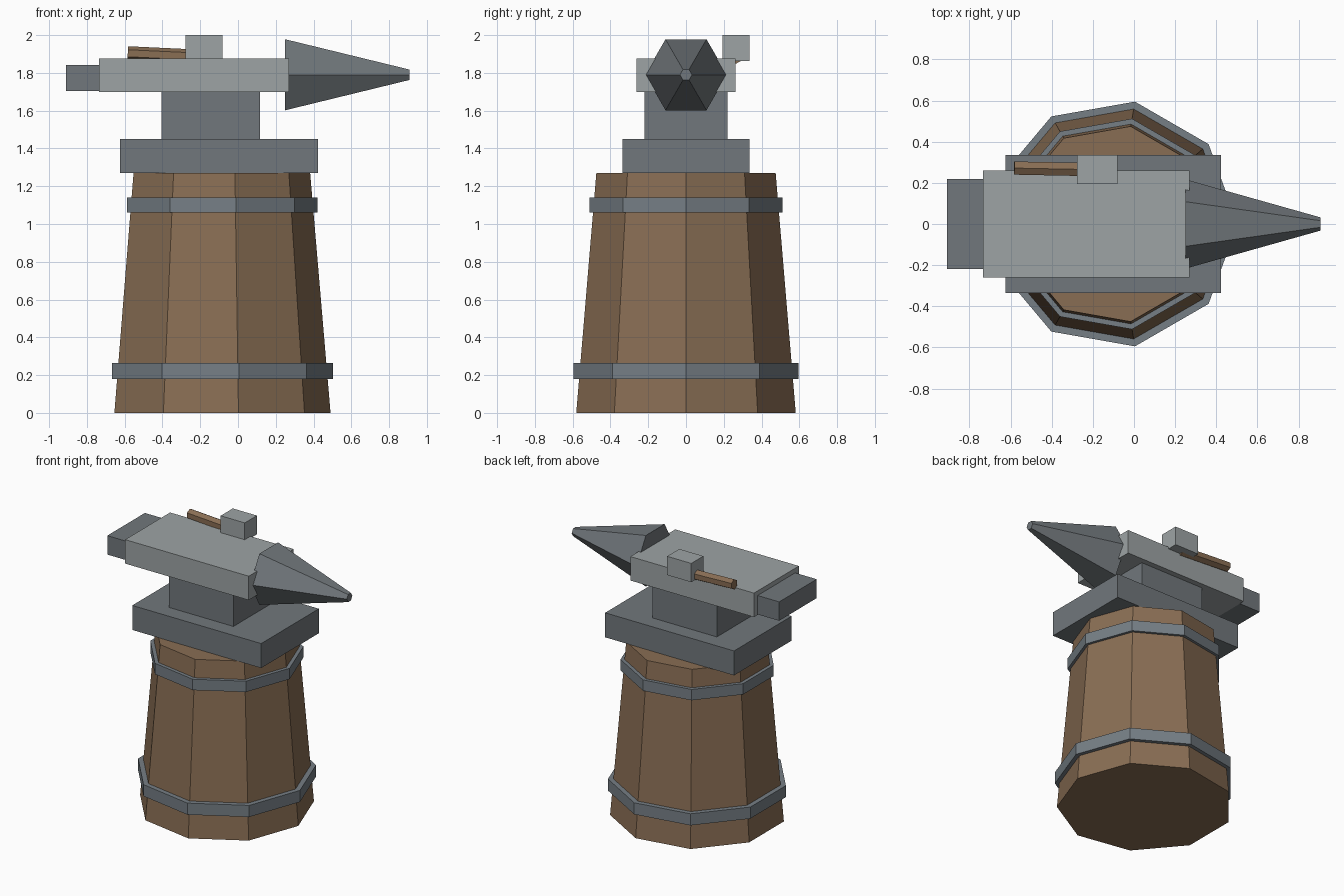
import bpy, bmesh
from math import cos, sin, tau
from mathutils import Vector

if "Cube" in bpy.data.objects:
    bpy.data.objects.remove(bpy.data.objects["Cube"])


def material(name, rgb):
    m = bpy.data.materials.new(name)
    m.diffuse_color = (*rgb, 1)
    m.use_nodes = True
    m.node_tree.nodes["Principled BSDF"].inputs["Base Color"].default_value = m.diffuse_color
    return m


WOOD = material("wood", (0.25, 0.155, 0.088))
DARK = material("dark_steel", (0.165, 0.185, 0.20))
LIGHT = material("light_steel", (0.34, 0.37, 0.375))
BAND = material("band_steel", (0.18, 0.21, 0.235))


def finish(name, bm, mat):
    bmesh.ops.recalc_face_normals(bm, faces=bm.faces[:])
    mesh = bpy.data.meshes.new(name)
    bm.to_mesh(mesh)
    bm.free()
    mesh.materials.append(mat)
    ob = bpy.data.objects.new(name, mesh)
    bpy.context.collection.objects.link(ob)
    return ob


def block(name, x, y, z, mat):
    """Box given by its (min, max) range on each axis."""
    bm = bmesh.new()
    bmesh.ops.create_cube(bm, size=1)
    for v in bm.verts:
        v.co = Vector([(lo + hi) / 2 + c * (hi - lo)
                       for c, (lo, hi) in zip(v.co, (x, y, z))])
    return finish(name, bm, mat)


def turned(name, start, end, profile, sides, first, mat, ring=False):
    """Faceted turning about start-end; profile is (radius, fraction along axis)."""
    start, end = Vector(start), Vector(end)
    axis = (end - start).normalized()
    u = Vector(first)
    u = (u - axis * u.dot(axis)).normalized()
    w = axis.cross(u)
    bm = bmesh.new()
    loops = []
    for r, t in profile:
        centre = start.lerp(end, t)
        loops.append([bm.verts.new(centre + r * (u * cos(tau * i / sides) + w * sin(tau * i / sides)))
                      for i in range(sides)])
    pairs = list(zip(loops, loops[1:]))
    if ring:
        pairs.append((loops[-1], loops[0]))
    else:
        bm.faces.new(loops[0])
        bm.faces.new(loops[-1])
    for a, b in pairs:
        for i in range(sides):
            j = (i + 1) % sides
            bm.faces.new((a[i], a[j], b[j], b[i]))
    return finish(name, bm, mat)


# Nine-sided tapered wooden stump
CX, H, R0, R1 = -0.10, 1.27, 0.59, 0.482
turned("stump", (CX, 0, 0), (CX, 0, H), [(R0, 0), (R1, 1)], 9, (1, 0, 0), WOOD)

# Straight-walled metal bands around the stump
for name, z0, z1, r in (("lower_band", 0.18, 0.265, 0.604), ("upper_band", 1.06, 1.14, 0.52)):
    inner = R0 + (R1 - R0) * z1 / H - 0.02
    turned(name, (CX, 0, z0), (CX, 0, z1),
           [(r, 0), (r, 1), (inner, 1), (inner, 0)], 9, (1, 0, 0), BAND, ring=True)

# Anvil: foot, waist, body and heel
block("anvil_foot", (-0.625, 0.423), (-0.335, 0.335), (1.27, 1.45), DARK)
block("anvil_waist", (-0.405, 0.117), (-0.22, 0.22), (1.44, 1.71), DARK)
block("anvil_body", (-0.735, 0.27), (-0.261, 0.261), (1.70, 1.876), LIGHT)
block("anvil_heel", (-0.91, -0.70), (-0.218, 0.218), (1.703, 1.842), DARK)

# Six-sided horn with a blunt tip
turned("anvil_horn", (0.25, 0, 1.79), (0.907, 0, 1.79), [(0.217, 0), (0.032, 1)], 6, (0, 1, 0), DARK)

# Hammer lying on the anvil
block("hammer_head", (-0.277, -0.081), (0.194, 0.335), (1.862, 2.0), LIGHT)
turned("hammer_handle", (-0.583, 0.272, 1.904), (-0.18, 0.264, 1.885),
       [(0.037, 0), (0.037, 1)], 6, (0, 0, 1), WOOD)
